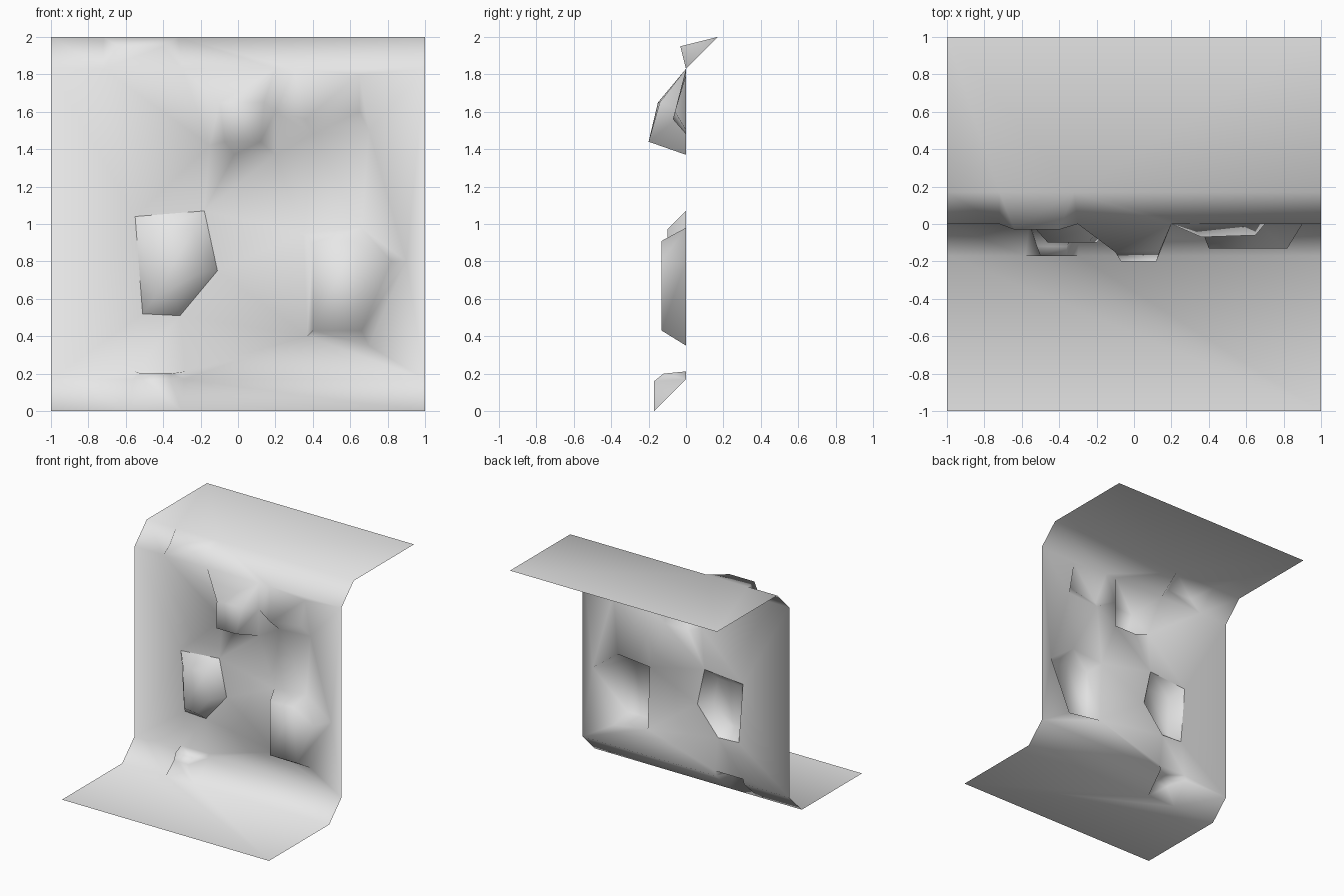
import bpy
import bmesh
from mathutils import Vector
from mathutils.geometry import delaunay_2d_cdt

cube = bpy.data.objects.get("Cube")
if cube:
    bpy.data.objects.remove(cube)

stone = bpy.data.materials.new("stone grey")
stone.use_nodes = True
grey = (0.8, 0.8, 0.8, 1)
stone.diffuse_color = grey
stone.node_tree.nodes["Principled BSDF"].inputs["Base Color"].default_value = grey

BEVEL = 0.17
HEIGHT = 2


def wall_depth(z):
    """Depth of the plain cliff profile: sloped foot, upright wall, sloped brow."""
    if z < BEVEL:
        return z - BEVEL
    return max(0, z - (HEIGHT - BEVEL))


def add_object(name, bm):
    for face in bm.faces:
        face.smooth = True
    mesh = bpy.data.meshes.new(name)
    bm.to_mesh(mesh)
    bm.free()
    mesh.materials.append(stone)
    obj = bpy.data.objects.new(name, mesh)
    bpy.context.collection.objects.link(obj)
    return obj


# Points (x, z) with their depth, and the creases joining them
points, depths, creases = [], [], []


def add_chain(chain, closed=True):
    first = len(points)
    for x, z, *depth in chain:
        points.append(Vector((x, z)))
        depths.append(depth[0] if depth else wall_depth(z))
    last = len(points) - 1
    creases.extend((i, i + 1) for i in range(first, last))
    if closed and last - first > 1:
        creases.append((last, first))


def bump(base, crest):
    add_chain(base)
    add_chain(crest)


# Outer frame of the cliff and its bevel lines
add_chain([(-1, 0), (1, 0), (1, HEIGHT), (-1, HEIGHT)])
TOP = HEIGHT - BEVEL
for line in ([(-1, BEVEL), (-.56, BEVEL)], [(-.29, BEVEL), (1, BEVEL)],
             [(-1, TOP), (-.72, TOP)], [(-.3, TOP), (1, TOP)]):
    add_chain(line, closed=False)

# Central nose
bump([(-.3, TOP), (-.15, 1.42), (-.02, 1.37), (.2, 1.37), (.2, TOP)],
     [(-.1, 1.65, -.15), (-.07, 1.44, -.2), (.12, 1.44, -.2), (.14, 1.65, -.14)])
# Small ledge beside the nose
bump([(.2, 1.6), (.4, 1.48), (.7, 1.5), (.65, 1.8), (.3, TOP)],
     [(.36, 1.56, -.07), (.65, 1.6, -.06)])
# Lump on the brow
bump([(-.72, HEIGHT), (-.72, TOP), (-.3, TOP), (-.32, HEIGHT)],
     [(-.64, 1.95, -.03), (-.4, 1.95, -.03)])
# Large bulge on the wall
bump([(.35, .95), (.66, .98), (.9, .8), (.7, .35), (.37, .4)],
     [(.4, .9, -.13), (.62, .91, -.13), (.82, .8, -.13), (.66, .43, -.13), (.4, .43, -.13)])
# Rock step at the foot
bump([(-.58, 0), (-.56, BEVEL), (-.55, .212), (-.28, .212), (-.29, BEVEL), (-.3, 0)],
     [(-.52, .2, -.12), (-.36, .2, -.12), (-.36, .16, -.17), (-.5, .16, -.17)])

# Opening that the separate boulder fills
rim = [(-.55, 1.04), (-.51, .52), (-.31, .51), (-.11, .75), (-.18, 1.07)]
rim_start = len(points)
add_chain(rim)

# Cliff sheet
flat, _, faces, sources, _, _ = delaunay_2d_cdt(points, creases, [], 0, 1e-5)
bm = bmesh.new()
verts = []
for co, source in zip(flat, sources):
    depth = depths[source[0]] if source else wall_depth(co.y)
    verts.append(bm.verts.new((co.x, depth, co.y)))
in_rim = {i for i, source in enumerate(sources) if any(s >= rim_start for s in source)}
for face in faces:
    if not set(face) <= in_rim:
        bm.faces.new([verts[i] for i in face])


# Ground and upper terrace run on from the sheet's edges
def terrace(z, y, flip):
    edge = sorted((v for v in verts if abs(v.co.z - z) < 1e-4), key=lambda v: v.co.x)
    outer = [bm.verts.new((x, y, z)) for x in (1, -1)]
    loop = edge + outer
    bm.faces.new(loop[::-1] if flip else loop)


terrace(0, -1, True)
terrace(HEIGHT, 1, False)
add_object("cliff_sheet", bm)

# Boulder: open-backed stone set into the opening
bm = bmesh.new()
crest = [(-.46, .96), (-.45, .6), (-.33, .59), (-.2, .74), (-.24, .97)]
back = [bm.verts.new((x, 0, z)) for x, z in rim]
front = [bm.verts.new((x, -.1, z)) for x, z in crest]
for i in range(len(rim)):
    j = (i + 1) % len(rim)
    bm.faces.new((back[i], back[j], front[j], front[i]))
bm.faces.new(front)
add_object("boulder", bm)
